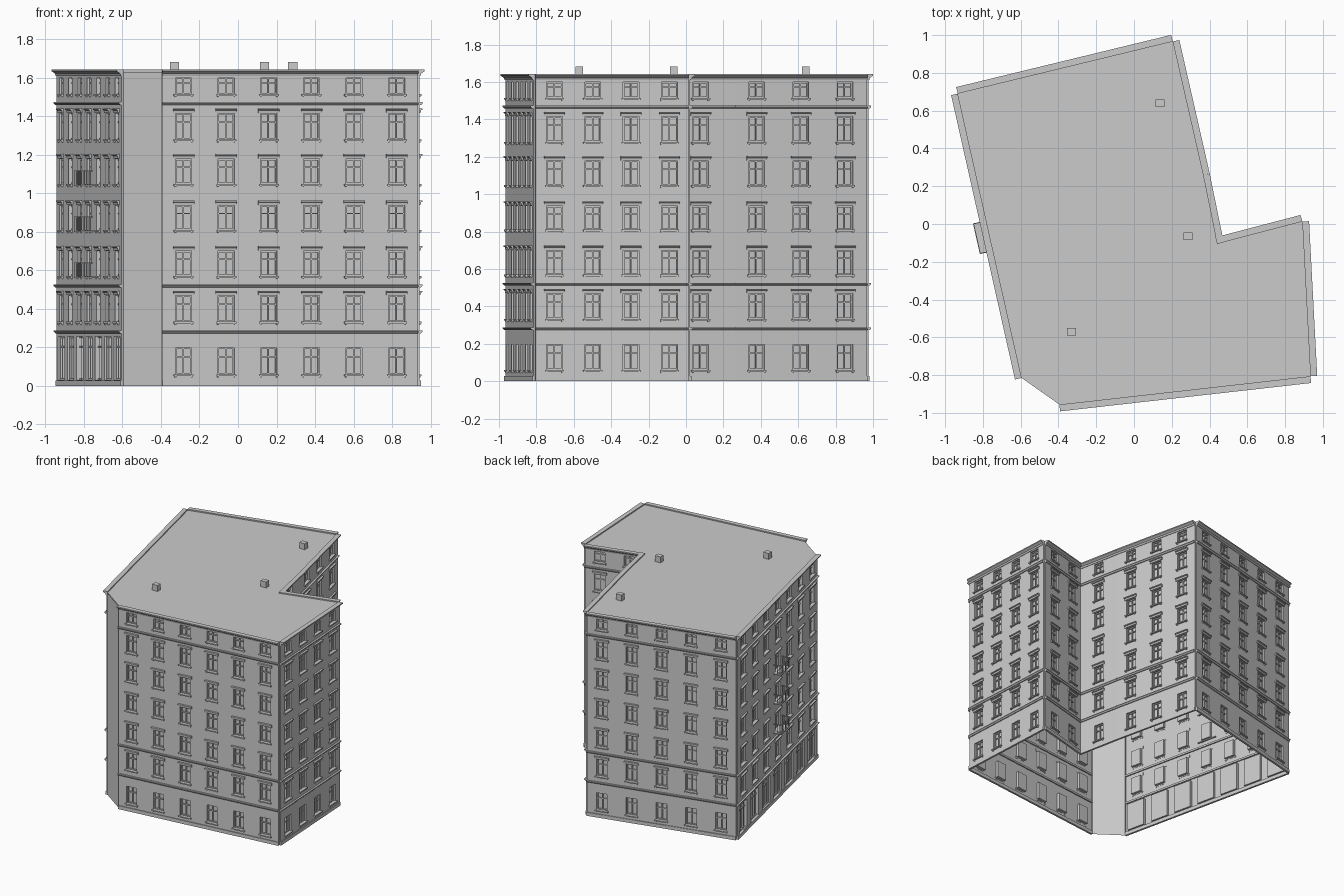
import bpy, bmesh
from mathutils import Vector

if "Cube" in bpy.data.objects:
    bpy.data.objects.remove(bpy.data.objects["Cube"])

# Footprint corners (counter-clockwise) with bay count of the wall that starts there
PLAN = [(-0.933, 0.69, 7), (-0.595, -0.815, 0), (-0.395, -0.956, 6), (0.934, -0.806, 4),
        (0.891, 0.013, 2), (0.44, -0.105, 1), (0.366, 0.258, 3), (0.205, 0.966, 5)]
# Floors: band bottom, band top, window bottom, window top, has lintel
FLOORS = [(0.0, 0.285, 0.06, 0.197, False), (0.285, 0.52, 0.333, 0.468, True),
          (0.52, 0.765, 0.57, 0.70, True), (0.765, 1.0, 0.81, 0.937, True),
          (1.0, 1.23, 1.048, 1.178, True), (1.23, 1.465, 1.28, 1.415, True),
          (1.465, 1.63, 1.515, 1.60, False)]
FACE, GLASS, WIN_W, ROOF = 0.010, -0.012, 0.085, 1.63

parts = {}


def mesh(name):
    return parts.setdefault(name, bmesh.new())


class Wall:
    """Local frame on one wall: u along it, z up, d outward."""
    def __init__(self, p, q):
        self.a = Vector((p[0], p[1], 0))
        t = Vector((q[0], q[1], 0)) - self.a
        self.L = t.length
        self.t = t.normalized()
        self.n = Vector((self.t.y, -self.t.x, 0))

    def pt(self, u, z, d):
        return self.a + self.t * u + self.n * d + Vector((0, 0, z))

    def quad(self, name, *pts):
        bm = mesh(name)
        bm.faces.new([bm.verts.new(self.pt(*p)) for p in pts])

    def rect(self, name, u0, u1, z0, z1, d):
        self.quad(name, (u0, z0, d), (u1, z0, d), (u1, z1, d), (u0, z1, d))

    def prism(self, name, u0, u1, profile):
        """Extrude a (d, z) profile from u0 to u1."""
        bm = mesh(name)
        A = [bm.verts.new(self.pt(u0, z, d)) for d, z in profile]
        B = [bm.verts.new(self.pt(u1, z, d)) for d, z in profile]
        k = len(A)
        fs = [bm.faces.new((A[i], A[(i + 1) % k], B[(i + 1) % k], B[i])) for i in range(k)]
        fs += [bm.faces.new(A[::-1]), bm.faces.new(B)]
        bmesh.ops.recalc_face_normals(bm, faces=fs)

    def box(self, name, u0, u1, z0, z1, d0, d1):
        self.prism(name, u0, u1, [(d0, z0), (d1, z0), (d1, z1), (d0, z1)])


def window(w, c, width, z0, z1, lintel, shop):
    u0, u1 = c - width / 2, c + width / 2
    # reveals and glass
    for p, q in (((u0, z0), (u1, z0)), ((u1, z0), (u1, z1)), ((u1, z1), (u0, z1)), ((u0, z1), (u0, z0))):
        w.quad("walls", (*p, FACE), (*p, GLASS), (*q, GLASS), (*q, FACE))
    w.rect("window_panes", u0, u1, z0, z1, GLASS)
    # frame, mullions and transom
    f, d1 = 0.007, GLASS + 0.010
    bars = [u0 + f / 2, u1 - f / 2] + ([c - 0.025, c + 0.025] if shop else [c])
    for b in bars:
        w.box("window_frames", b - f / 2, b + f / 2, z0, z1, GLASS, d1)
    zt = z0 + (z1 - z0) * (0.75 if shop else 0.64)
    for z in (z0, zt, z1 - f):
        w.box("window_frames", u0, u1, z, z + f, GLASS, d1 - 0.001)
    if shop:
        return
    # sill on two small brackets
    w.box("window_sills", u0 - 0.009, u1 + 0.009, z0 - 0.009, z0, FACE - 0.002, FACE + 0.013)
    for b in (u0, u1):
        w.box("window_sills", b - 0.004, b + 0.004, z0 - 0.016, z0 - 0.009, FACE - 0.002, FACE + 0.008)
    # lintel with a projecting cap
    if lintel:
        w.prism("window_lintels", u0 - 0.013, u1 + 0.013,
                [(FACE - 0.002, z1 + 0.003), (FACE + 0.007, z1 + 0.003), (FACE + 0.009, z1 + 0.016),
                 (FACE + 0.016, z1 + 0.019), (FACE + 0.016, z1 + 0.025), (FACE - 0.002, z1 + 0.025)])


def balcony(w, c, z):
    h, dep, top = 0.083, 0.072, z + 0.072
    w.box("balcony_slabs", c - h, c + h, z - 0.008, z, 0, dep)
    b = 0.0022
    # handrails
    w.box("balcony_rails", c - h, c + h, top - 0.005, top, dep - 0.005, dep)
    for s in (-1, 1):
        e = c + s * (h - 0.0025)
        w.box("balcony_rails", e - 0.0025, e + 0.0025, top - 0.005, top, FACE, dep)
        for i in range(5):
            d = 0.018 + i * 0.0125
            w.box("balcony_rails", e - b / 2, e + b / 2, z, top - 0.004, d - b / 2, d + b / 2)
    for i in range(15):
        u = c - h + 0.0025 + i * (2 * h - 0.005) / 14
        w.box("balcony_rails", u - b / 2, u + b / 2, z, top - 0.004, dep - 0.0035, dep - 0.0015)


for i, (x, y, bays) in enumerate(PLAN):
    w = Wall((x, y), PLAN[(i + 1) % len(PLAN)][:2])
    L = w.L
    if not bays:                       # blank chamfered corner
        w.rect("walls", 0, L, 0, ROOF, 0)
        continue
    centres = [(k + 0.5) * L / bays for k in range(bays)]
    for fl, (b0, b1, z0, z1, lintel) in enumerate(FLOORS):
        shop = bays == 7 and fl == 0
        width = 0.15 if shop else WIN_W
        if shop:
            z0, z1 = 0.03, 0.255
        # wall band with openings
        w.rect("walls", 0, L, b0, z0, FACE)
        w.rect("walls", 0, L, z1, b1, FACE)
        edges = [0] + [c + s * width / 2 for c in centres for s in (-1, 1)] + [L]
        for u0, u1 in zip(edges[::2], edges[1::2]):
            w.rect("walls", u0, u1, z0, z1, FACE)
        for c in centres:
            window(w, c, width, z0, z1, lintel, shop)
        if bays == 7 and fl in (2, 3, 4):
            balcony(w, centres[3], z0 - 0.002)
    # facade edges back to the footprint
    for u in (0, L):
        w.quad("walls", (u, 0, 0), (u, 0, FACE), (u, ROOF, FACE), (u, ROOF, 0))
    # plinth, string courses and cornice
    w.box("plinth", 0, L, 0, 0.028, 0, FACE + 0.006)
    for z in (0.282, 0.52, 1.467):
        w.prism("string_courses", 0, L, [(0, z - 0.009), (0.016, z - 0.009), (0.025, z),
                                         (0.025, z + 0.006), (0, z + 0.006)])
    w.prism("cornice", 0, L, [(0, 1.61), (0.014, 1.61), (0.018, 1.622), (0.036, 1.634),
                              (0.036, 1.643), (0, 1.643)])

# Flat roof
bm = mesh("roof")
bm.faces.new([bm.verts.new((x, y, ROOF + 0.004)) for x, y, _ in PLAN])

# Chimneys
for x, y in ((-0.33, -0.57), (0.285, -0.065), (0.138, 0.64)):
    w = Wall((x - 0.024, y), (x + 0.024, y))
    w.box("chimneys", 0, w.L, ROOF, 1.682, -0.02, 0.02)

for name, bm in parts.items():
    bmesh.ops.remove_doubles(bm, verts=bm.verts, dist=1e-5)
    me = bpy.data.meshes.new(name)
    bm.to_mesh(me)
    bm.free()
    bpy.context.collection.objects.link(bpy.data.objects.new(name, me))
